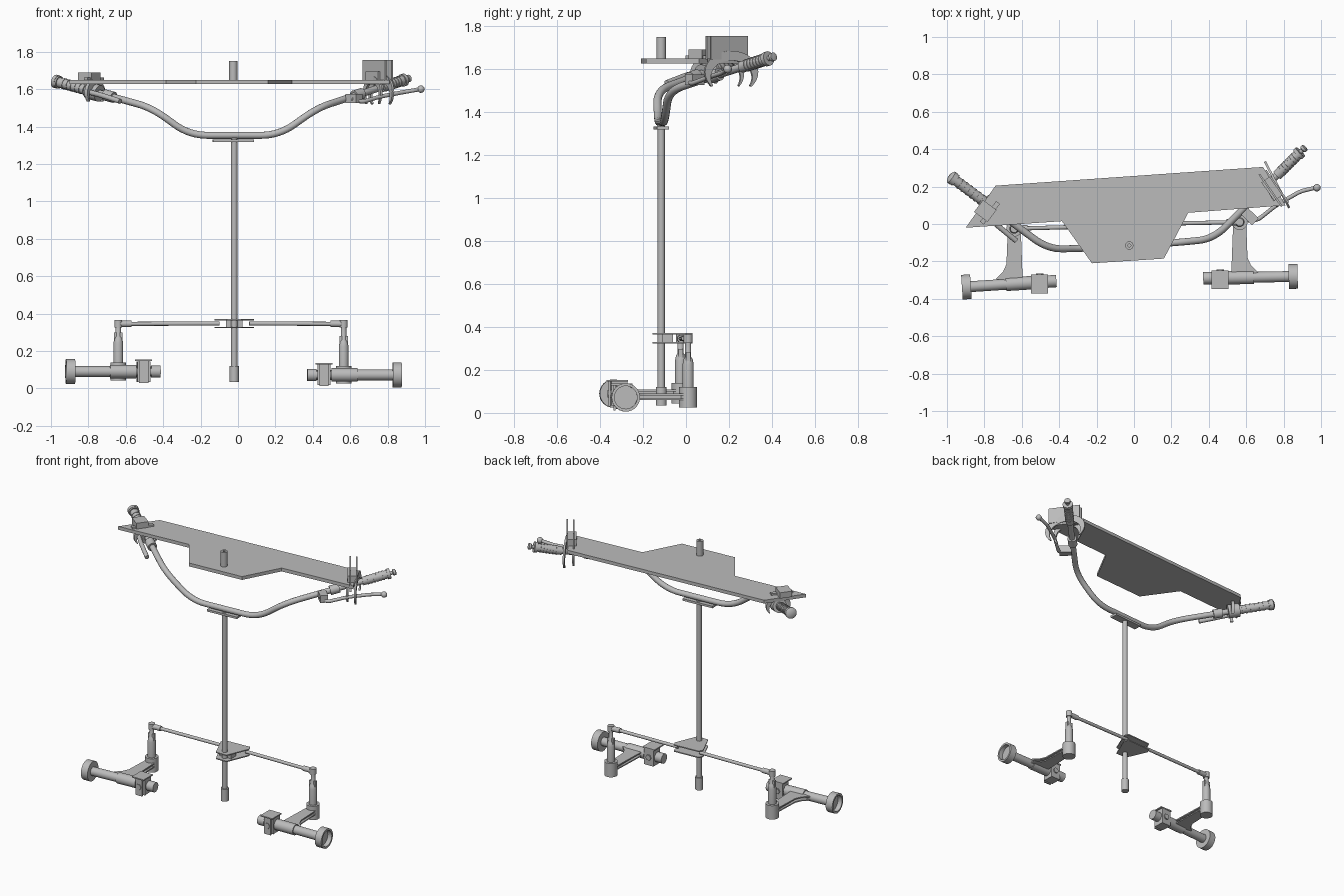
import bpy, bmesh, math
from mathutils import Vector, Matrix

cube = bpy.data.objects.get("Cube")
if cube:
    bpy.data.objects.remove(cube, do_unlink=True)

grey = bpy.data.materials.new("plain grey")
grey.use_nodes = True
grey.diffuse_color = (0.5, 0.5, 0.5, 1)
grey.node_tree.nodes["Principled BSDF"].inputs["Base Color"].default_value = (0.5, 0.5, 0.5, 1)


def finish(name, bm, smooth=True):
    bmesh.ops.remove_doubles(bm, verts=bm.verts, dist=1e-5)
    bmesh.ops.recalc_face_normals(bm, faces=bm.faces)
    mesh = bpy.data.meshes.new(name)
    bm.to_mesh(mesh)
    bm.free()
    ob = bpy.data.objects.new(name, mesh)
    bpy.context.collection.objects.link(ob)
    mesh.materials.append(grey)
    if smooth:
        bpy.ops.object.select_all(action='DESELECT')
        ob.select_set(True)
        bpy.context.view_layer.objects.active = ob
        bpy.ops.object.shade_smooth_by_angle(angle=math.radians(35))
    return ob


def lathe(name, p, q, profile, seg=24):
    """Turn (distance, radius) points around the axis from p towards q."""
    p, q = Vector(p), Vector(q)
    turn = (q - p).to_track_quat('Z', 'Y')
    bm = bmesh.new()
    rings = []
    for d, r in profile:
        rings.append([bm.verts.new(p + turn @ Vector((r * math.cos(a), r * math.sin(a), d)))
                      for a in (math.tau * i / seg for i in range(seg))])
    for a, b in zip(rings, rings[1:]):
        for i in range(seg):
            j = (i + 1) % seg
            bm.faces.new((a[i], a[j], b[j], b[i]))
    return finish(name, bm)


def rod(name, p, q, r, seg=24):
    n = (Vector(q) - Vector(p)).length
    return lathe(name, p, q, [(0, 0), (0, r), (n, r), (n, 0)], seg)


def prism(name, pts, z0, z1, matrix=Matrix()):
    bm = bmesh.new()
    face = bm.faces.new([bm.verts.new((x, y, z0)) for x, y in pts])
    ext = bmesh.ops.extrude_face_region(bm, geom=[face])
    top = [v for v in ext["geom"] if isinstance(v, bmesh.types.BMVert)]
    bmesh.ops.translate(bm, verts=top, vec=(0, 0, z1 - z0))
    bm.transform(matrix)
    return finish(name, bm)


def box(name, centre, size, angle=0):
    bm = bmesh.new()
    bmesh.ops.create_cube(bm, size=1)
    bm.transform(Matrix.Translation(centre) @ Matrix.Rotation(angle, 4, 'Z') @ Matrix.Diagonal((*size, 1)))
    return finish(name, bm, False)


def pipe(name, pts, radius, bend):
    """Bent round tube whose corners are rounded over the given length."""
    pts = [Vector(p) for p in pts]
    path = [pts[0]]
    for a, b, c in zip(pts, pts[1:], pts[2:]):
        s, e = b + (a - b).normalized() * bend, b + (c - b).normalized() * bend
        path += [s.lerp(b, t).lerp(b.lerp(e, t), t) for t in (i / 8 for i in range(9))]
    path.append(pts[-1])
    curve = bpy.data.curves.new(name, 'CURVE')
    curve.dimensions = '3D'
    curve.bevel_depth, curve.bevel_resolution, curve.use_fill_caps = radius, 4, True
    spline = curve.splines.new('POLY')
    spline.points.add(len(path) - 1)
    for sp, p in zip(spline.points, path):
        sp.co = (*p, 1)
    ob = bpy.data.objects.new(name, curve)
    bpy.context.collection.objects.link(ob)
    curve.materials.append(grey)
    bpy.ops.object.select_all(action='DESELECT')
    ob.select_set(True)
    bpy.context.view_layer.objects.active = ob
    bpy.ops.object.convert(target='MESH')
    bpy.ops.object.shade_smooth_by_angle(angle=math.radians(35))


def claw(name, centre, along, rx, rz, width, thick):
    """Upright arched plate with two tapering claws that open downwards."""
    u = Vector((*along, 0)).normalized()
    z = Vector((0, 0, 1))
    m = Matrix((u, z, u.cross(z))).transposed().to_4x4()
    m.translation = Vector(centre)
    outer, inner = [], []
    for i in range(25):
        t = i / 24
        a = math.radians(-42 + 264 * t)
        w = 1 - width * (0.15 + 0.85 * math.sin(math.pi * t))
        outer.append((rx * math.cos(a), rz * math.sin(a)))
        inner.append((rx * w * math.cos(a), rz * w * math.sin(a)))
    prism(name, outer + inner[::-1], -thick / 2, thick / 2, m)


# Steering column
CX, CY = -0.02, -0.115
rod("steering_column", (CX, CY, 0.05), (CX, CY, 1.34), 0.017)
rod("column_foot", (CX, CY, 0.035), (CX, CY, 0.12), 0.025)
box("handlebar_mount", (-0.025, CY, 1.325), (0.22, 0.055, 0.014), 0.07)

# Steering plates with spacer
fork = [(-0.06, -0.155), (0.02, -0.155), (0.085, 0), (0.07, 0.03), (-0.11, 0.02), (-0.125, -0.01)]
for n, z in (("upper", 0.364), ("lower", 0.322)):
    prism(n + "_steering_plate", fork, z, z + 0.007)
box("steering_spacer", (CX, -0.085, 0.347), (0.09, 0.05, 0.04))

# Handlebar
left_end, left_bend = Vector((-0.97, 0.245, 1.64)), Vector((-0.46, -0.135, 1.5))
right_bend, right_end = Vector((0.425, -0.08, 1.5)), Vector((0.89, 0.385, 1.65))
pipe("handlebar", [left_end, left_bend, (-0.26, -0.13, 1.353), (0.22, -0.1, 1.353), right_bend, right_end],
     0.019, 0.1)

# Grips with raised ribs and end knobs
for side, end, inner, length in (("right", left_end, left_bend, 0.24), ("left", right_end, right_bend, 0.18)):
    ribs = [(0, 0), (0, 0.034), (0.02, 0.034), (0.02, 0.027)]
    for i in range(1, 7):
        d = 0.02 + i * (length - 0.04) / 7
        ribs += [(d, 0.027), (d, 0.030), (d + 0.01, 0.030), (d + 0.01, 0.027)]
    ribs += [(length, 0.027), (length, 0)]
    lathe(side + "_grip", end, inner, ribs)
out = (right_end - right_bend).normalized()
lathe("left_grip_knob", right_end, right_end + out, [(0, 0.012), (0.015, 0.012), (0.02, 0.02), (0.035, 0.02), (0.04, 0)])
back = (left_end - left_bend).normalized()
lathe("right_grip_cap", left_end - back * 0.01, left_end + back, [(0, 0), (0, 0.036), (0.02, 0.036), (0.03, 0.02), (0.03, 0)])

# Levers with their bar clamps
pipe("left_lever", [(0.61, 0.02, 1.55), (0.66, 0.02, 1.53), (0.76, 0.10, 1.56), (0.89, 0.175, 1.585),
                    (0.975, 0.195, 1.6)], 0.011, 0.03)
lathe("left_lever_ball", (0.958, 0.193, 1.598), (1.0, 0.195, 1.602),
      [(0.02 - 0.02 * math.cos(a), 0.02 * math.sin(a)) for a in (math.pi * i / 8 for i in range(9))])
pipe("right_lever", [(-0.8, 0.06, 1.585), (-0.74, 0, 1.57), (-0.63, -0.09, 1.535)], 0.014, 0.03)
for side, end, bend, t in (("left", right_end, right_bend, 0.42), ("right", left_end, left_bend, 0.4)):
    p = bend.lerp(end, t)
    rod(side + "_lever_clamp", p, p + (end - bend).normalized() * 0.06, 0.03)
box("left_lever_pivot", (0.62, 0.04, 1.55), (0.05, 0.08, 0.05), 0.8)

# Table top with its centre post
top = [(-0.90, -0.02), (-0.74, 0.205), (0.69, 0.305), (0.81, 0.10), (0.29, 0.06),
       (0.16, -0.185), (-0.225, -0.21), (-0.385, 0.015)]
prism("table_top", top, 1.627, 1.65)
lathe("table_post", (-0.025, -0.115, 1.65), (-0.025, -0.115, 1.75),
      [(0, 0), (0, 0.022), (0.1, 0.022), (0.1, 0.008), (0.07, 0.008), (0.07, 0)])

# Left grip clamp: claws, upright plates and block
claw("left_outer_claw", (0.765, 0.21, 1.585), (0.466, -0.885), 0.14, 0.1, 0.45, 0.012)
claw("left_inner_claw", (0.72, 0.18, 1.58), (0.466, -0.885), 0.1, 0.09, 0.4, 0.012)
for n, x, y in (("outer", 0.765, 0.2), ("inner", 0.73, 0.18)):
    box("left_clamp_plate_" + n, (x, y, 1.7), (0.21, 0.01, 0.11), -0.96)
box("left_clamp_block", (0.74, 0.19, 1.66), (0.12, 0.06, 0.07), -0.96)

# Right grip clamp: claw, collar and block
claw("right_claw", (-0.765, 0.09, 1.58), (0.6, 0.8), 0.08, 0.07, 0.5, 0.02)
rod("right_clamp_collar", (-0.74, 0.075, 1.577), (-0.80, 0.12, 1.593), 0.045)
box("right_clamp_block", (-0.795, 0.07, 1.67), (0.09, 0.08, 0.04), -0.64)
box("right_clamp_tab", (-0.77, 0.06, 1.652), (0.14, 0.025, 0.02), 0.9)

# Tie rods, steering knuckles, arms, axles and hubs
sides = (("left", 1, (0.565, 0.01), 0.025, (0.06, 0.0), (0.875, -0.28), (0.37, -0.29), 0.072),
         ("right", -1, (-0.64, -0.025), 0.043, (-0.1, -0.01), (-0.92, -0.338), (-0.415, -0.305), 0.09))
for side, s, (kx, ky), z, (rx, ry), (hx, hy), (ix, iy), az in sides:
    joint = Vector((kx, ky, 0.345))
    start = Vector((rx, ry, 0.347))
    rod(side + "_tie_rod", start, joint, 0.011, 16)
    rod(side + "_rod_end", joint + (start - joint).normalized() * 0.07, joint, 0.017)
    rod(side + "_ball_joint", joint - Vector((0, 0, 0.02)), joint + Vector((0, 0, 0.02)), 0.021)
    lathe(side + "_knuckle", (kx, ky, z), (kx, ky, 1),
          [(0, 0), (0, 0.042), (0.095, 0.042), (0.095, 0.026), (0.20, 0.026), (0.225, 0.021),
           (0.235, 0.014), (0.31, 0.014), (0.31, 0)])
    box(side + "_knuckle_fork", (kx, ky, z + 0.23), (0.045, 0.02, 0.05))

    arm = [(-0.035, -0.01), (0.035, -0.01), (0.042, -0.19), (0.06, -0.23), (0.1, -0.27), (-0.045, -0.28)]
    for n, dz in (("lower", -0.012), ("upper", 0.01)):
        prism(side + "_arm_" + n, [(kx + s * x, ky + y) for x, y in arm], az + dz, az + dz + 0.008)
    box(side + "_arm_web", (kx, ky - 0.13, az + 0.003), (0.05, 0.24, 0.016))

    hub, inner = Vector((hx, hy, az)), Vector((ix, iy, az))
    n = (hub - inner).length
    lathe(side + "_axle", inner, hub,
          [(0, 0), (0, 0.033), (0.05, 0.033), (0.05, 0.026), (0.13, 0.026), (0.13, 0.036), (0.27, 0.036),
           (0.27, 0.029), (n - 0.03, 0.029), (n - 0.03, 0)])
    lathe(side + "_hub", inner, hub,
          [(n - 0.048, 0), (n - 0.048, 0.066), (n, 0.066), (n, 0.053), (n - 0.03, 0.053), (n - 0.03, 0)], 32)

    # Bracket around the inner end of the axle
    mid = inner + (hub - inner).normalized() * 0.09
    box(side + "_axle_block", mid, (0.07, 0.075, 0.11), (hy - iy) / (hx - ix))
    box(side + "_bracket_top", mid + Vector((0, -0.01, 0.06)), (0.09, 0.1, 0.008))
    box(side + "_bracket_front", mid + Vector((0, -0.045, 0)), (0.05, 0.01, 0.12))
    rod(side + "_axle_nut", mid + Vector((0, -0.055, 0)), mid + Vector((0, 0.045, 0)), 0.02, 6)
